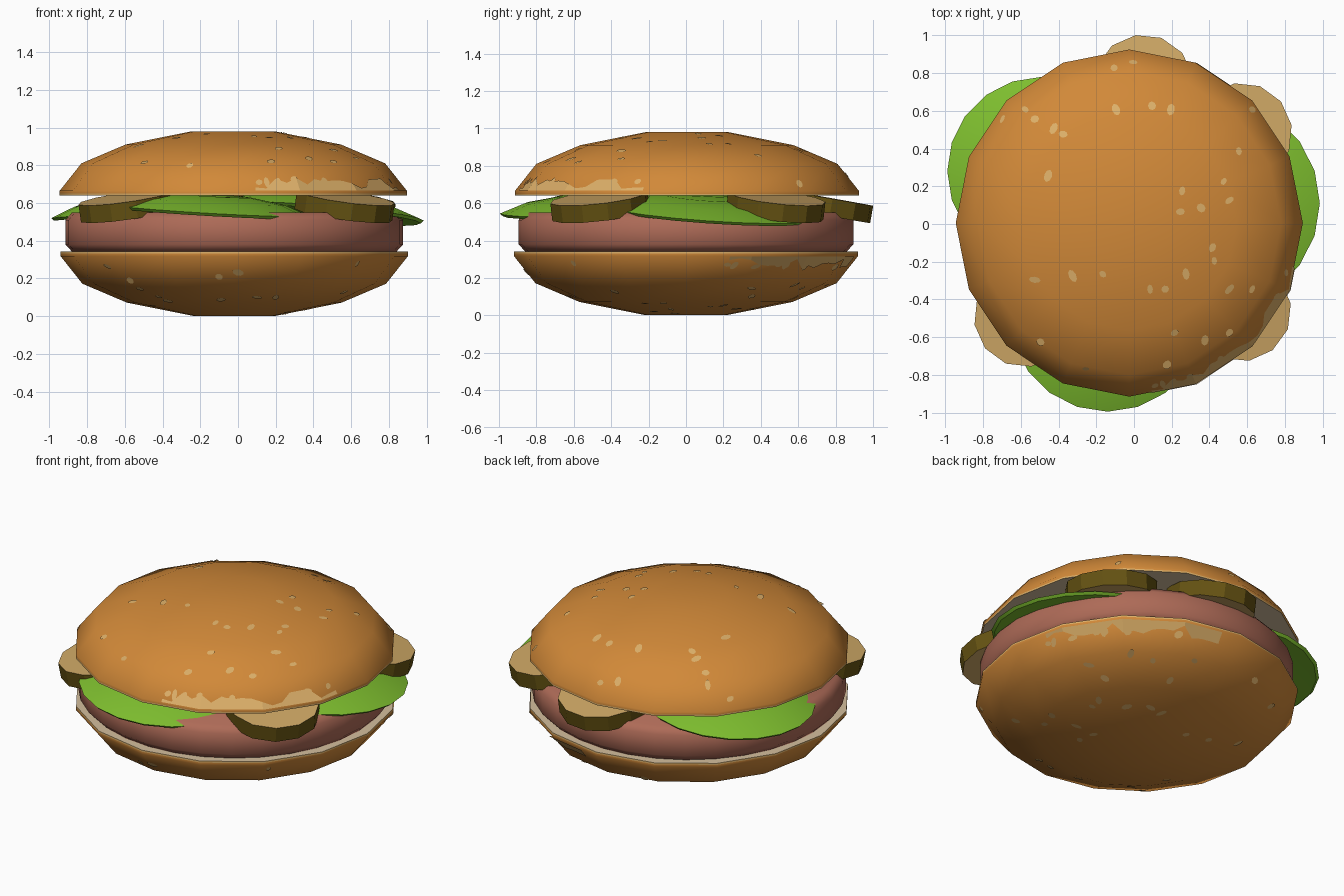
import bpy, bmesh, math, random
from mathutils import Vector, Matrix
from mathutils.bvhtree import BVHTree

if "Cube" in bpy.data.objects:
    bpy.data.objects.remove(bpy.data.objects["Cube"])

random.seed(4)


def mat(name, r, g, b):
    m = bpy.data.materials.new(name)
    m.diffuse_color = (r, g, b, 1)
    m.use_nodes = True
    m.node_tree.nodes["Principled BSDF"].inputs["Base Color"].default_value = m.diffuse_color
    return m


CRUST = mat("crust orange", 0.64, 0.25, 0.04)
SEED = mat("seed tan", 0.72, 0.43, 0.14)
CRUMB = mat("crumb cream", 0.66, 0.52, 0.34)
MEAT = mat("patty brown", 0.42, 0.145, 0.095)
LEAF = mat("lettuce green", 0.21, 0.52, 0.028)
RIND = mat("pickle rind", 0.13, 0.085, 0.006)
FLESH = mat("pickle flesh", 0.62, 0.39, 0.13)


def finish(bm, name, mats, smooth=None):
    me = bpy.data.meshes.new(name)
    bm.to_mesh(me)
    bm.free()
    ob = bpy.data.objects.new(name, me)
    bpy.context.collection.objects.link(ob)
    for m in mats:
        me.materials.append(m)
    if smooth:
        bpy.context.view_layer.objects.active = ob
        ob.select_set(True)
        bpy.ops.object.shade_smooth_by_angle(angle=math.radians(smooth))
        ob.select_set(False)
    return ob


def lathe(profile, n, offset=0.0):
    """Closed solid of n sides from (radius, height) pairs, capped at both ends."""
    bm = bmesh.new()
    rings = [[bm.verts.new((r * math.cos(2 * math.pi * (i + offset) / n),
                            r * math.sin(2 * math.pi * (i + offset) / n), z))
              for i in range(n)] for r, z in profile]
    for a, b in zip(rings, rings[1:]):
        for i in range(n):
            j = (i + 1) % n
            bm.faces.new((a[i], a[j], b[j], b[i]))
    bm.faces.new(rings[0][::-1])
    bm.faces.new(rings[-1])
    bmesh.ops.recalc_face_normals(bm, faces=bm.faces)
    return bm


# Bun half: dome with a short rim and a cream cut side
BUN = [(0.92, 0.64), (0.92, 0.65), (0.92, 0.665), (0.805, 0.81), (0.57, 0.91), (0.22, 0.98)]
SEEDS = [(-.55, .6), (-.67, .55), (-.5, .55), (-.4, .5), (-.35, .47), (-.43, .25), (-.08, .82),
         (.02, .85), (-.07, .6), (.12, .62), (.22, .6), (.65, .6), (.58, .38), (.5, .22), (.27, .06),
         (.38, .08), (.53, .12), (.28, .17), (.44, -.13), (.45, -.2), (.3, -.27), (.11, -.35),
         (.19, -.35), (-.3, -.28), (-.14, -.27), (.53, -.35), (.4, -.62), (.24, -.58), (.2, -.75),
         (-.23, -.77), (-.5, -.3), (-.47, -.63), (.65, -.35), (.53, -.58)]


def bun_half(name, xform):
    bm = lathe(BUN, 16)
    for f in bm.faces:
        c = f.calc_center_median()
        if f.normal.z < -0.9:
            f.material_index = 1
        elif c.z < 0.65:
            f.material_index = 2
    bm.transform(xform)
    finish(bm, name, [CRUST, CRUMB, SEED], 40)


def bun_seeds(name, xform):
    src = lathe(BUN, 16)
    tree = BVHTree.FromBMesh(src)
    src.free()
    bm = bmesh.new()
    # scattered seeds lying flat on the crust
    extra = [(.87 * math.cos(a), .87 * math.sin(a)) for a in
             [random.uniform(-1.5, -0.2) for _ in range(8)]]
    for x, y in SEEDS + extra:
        rx, ry = random.uniform(.02, .036), random.uniform(.014, .022)
        turn = random.uniform(0, math.pi)
        hit, nor, _, _ = tree.ray_cast(Vector((x, y, 2)), Vector((0, 0, -1)))
        if hit is None:
            continue
        q = nor.to_track_quat('Z', 'Y').to_matrix() @ Matrix.Rotation(turn, 3, 'Z')
        bm.faces.new([bm.verts.new(hit + nor * .004 + q @ Vector(
            (rx * math.cos(k * math.pi / 4), ry * math.sin(k * math.pi / 4), 0))) for k in range(8)])

    # ragged pale patch climbing from the rim
    def flank(a, t):
        w = math.radians(22.5)
        k = math.cos(w / 2) / math.cos((a % w) - w / 2)
        r = (.92 - .115 * t) * k + .004
        return Vector((r * math.cos(a), r * math.sin(a), .665 + .145 * t + .002))

    prev = None
    for i in range(-22, -3):
        a = math.radians(3.75 * i)
        h = random.uniform(.05, .45) if i < -6 else random.uniform(.03, .15)
        cur = (bm.verts.new(flank(a, 0)), bm.verts.new(flank(a, h)))
        if prev:
            bm.faces.new((prev[0], cur[0], cur[1], prev[1]))
        prev = cur
    bm.transform(xform)
    finish(bm, name, [SEED])


top = Matrix.Translation((-0.025, 0.005, 0))
bottom = Matrix.Translation((-0.02, 0, 0.982)) @ Matrix.Rotation(math.pi, 4, 'X')
for label, x in (("top_bun", top), ("bottom_bun", bottom)):
    bun_half(label, x)
    bun_seeds(label + "_seeds", x)

# Patty
bm = lathe([(0.86, 0.342), (0.895, 0.38), (0.895, 0.51), (0.86, 0.55)], 32)
bm.transform(Matrix.Translation((-0.02, 0, 0)))
finish(bm, "patty", [MEAT], 50)


# Lettuce leaves: shallow domes, sheared to droop (x, y, radius, edge height, slope x, slope y)
for i, (x, y, r, z, sx, sy) in enumerate([(-.49, .28, .5, .565, .09, 0),
                                          (-.14, -.475, .52, .56, -.057, .03),
                                          (.43, .11, .555, .55, -.08, -.07)]):
    bm = lathe([(r * .5, .0), (r * .97, -.015), (r, 0), (r * .75, .05), (r * .4, .08)], 20)
    for v in bm.verts:
        v.co.z += z + sx * v.co.x + sy * v.co.y
        v.co.x += x
        v.co.y += y
        v.co.z = min(v.co.z, 0.645)
    finish(bm, f"lettuce_leaf_{i + 1}", [LEAF], 40)

# Pickle slices: twelve-sided, tipped outward (x, y, tilt heading in degrees)
for i, (x, y, head) in enumerate([(-.58, -.49, 215), (.565, -.46, -40), (.05, .735, 88), (.57, .48, 40)]):
    bm = lathe([(.265, -.047), (.265, .047)], 12, 0.3)
    for f in bm.faces:
        f.material_index = 1 if abs(f.normal.z) > .9 else 0
    h = math.radians(head)
    axis = Vector((-math.sin(h), math.cos(h), 0))
    bm.transform(Matrix.Translation((x, y, .585)) @ Matrix.Rotation(math.radians(10), 4, axis))
    finish(bm, f"pickle_slice_{i + 1}", [RIND, FLESH])
